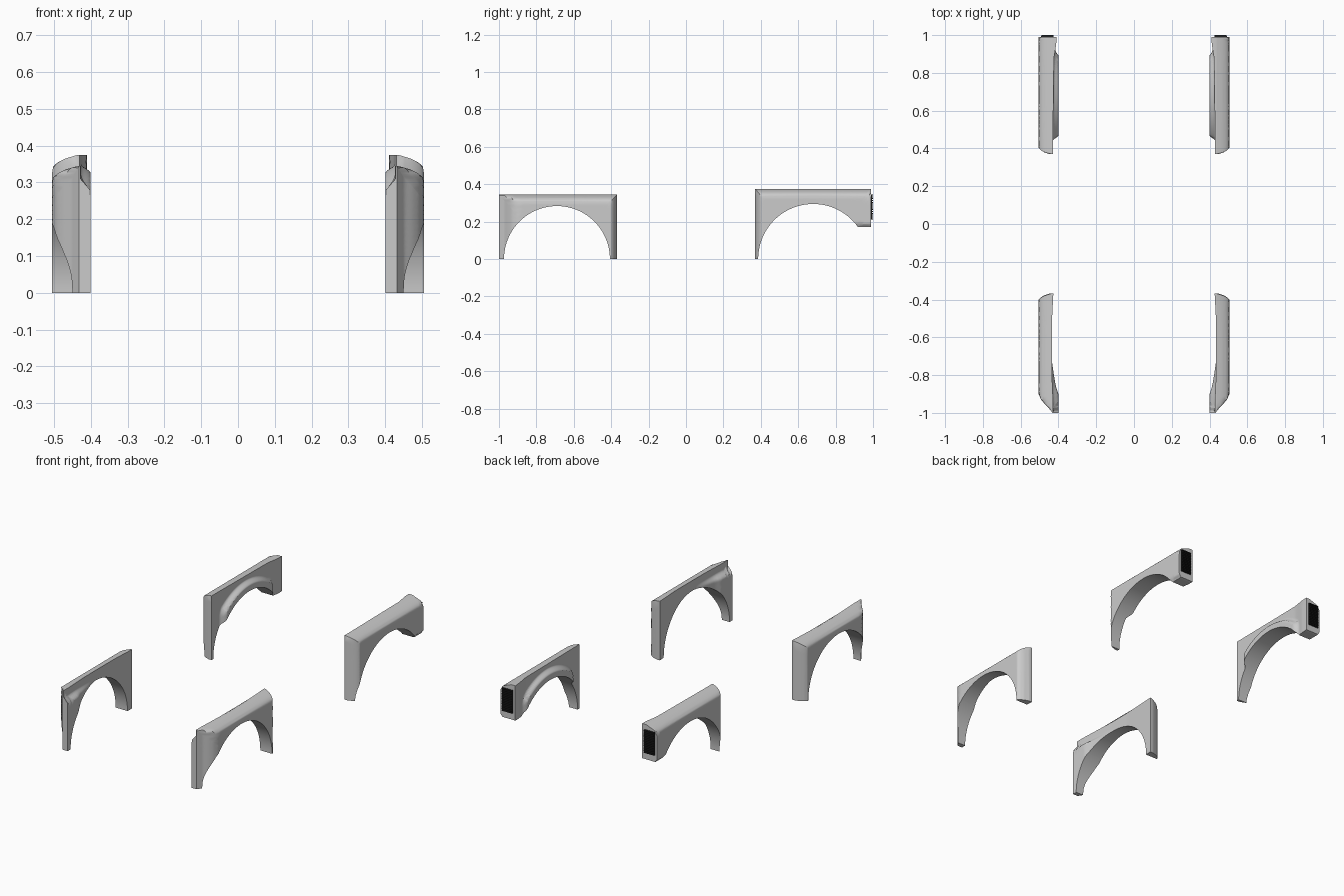
import bpy, bmesh, math

if "Cube" in bpy.data.objects:
    bpy.data.objects.remove(bpy.data.objects["Cube"])


def lerp_table(t, table):
    if t <= table[0][0]:
        return table[0][1]
    for (a, va), (b, vb) in zip(table, table[1:]):
        if t <= b:
            return va + (vb - va) * (t - a) / (b - a)
    return table[-1][1]


def step(t, a, b):
    t = max(0, min(1, (t - a) / (b - a)))
    return t * t * (3 - 2 * t)


def mirror(obj):
    m = obj.modifiers.new("Mirror", 'MIRROR')
    m.use_axis = (True, False, False)
    m.use_mirror_merge = False


def smooth(obj, angle=35):
    bpy.ops.object.select_all(action='DESELECT')
    obj.select_set(True)
    bpy.context.view_layer.objects.active = obj
    bpy.ops.object.shade_smooth_by_angle(angle=math.radians(angle))


# Edge roll-off profiles: (distance from edge, outer x)
TOP = [(0, .435), (.01, .468), (.02, .489), (.032, .502), (.05, .505)]
SHORT = [(0, .447), (.01, .476), (.02, .493), (.032, .505)]
NOSE = [(0, .432), (.03, .452), (.05, .475), (.07, .492), (.1, .505)]


def arch_panel(name, pairs, outer, inner, levels=24):
    """Solid panel between edge points Q and arch points P, with x given by two surface functions."""
    bm = bmesh.new()
    rings = []
    for q, p in pairs:
        pts = []
        for k in range(levels + 1):
            s = (k / levels) ** 1.3
            pts.append((q[0] + (p[0] - q[0]) * s, q[1] + (p[1] - q[1]) * s))
        ring = [bm.verts.new((outer(y, z), y, z)) for y, z in pts]
        ring += [bm.verts.new((inner(y, z), y, z)) for y, z in reversed(pts)]
        rings.append(ring)
    n = len(rings[0])
    for a, b in zip(rings, rings[1:]):
        for i in range(n):
            j = (i + 1) % n
            bm.faces.new((a[i], a[j], b[j], b[i]))
    # leg ends as quad strips
    for r in (rings[0], rings[-1]):
        for i in range(levels):
            bm.faces.new((r[i], r[i + 1], r[n - 2 - i], r[n - 1 - i]))
    bmesh.ops.recalc_face_normals(bm, faces=bm.faces)
    me = bpy.data.meshes.new(name)
    bm.to_mesh(me)
    bm.free()
    obj = bpy.data.objects.new(name, me)
    bpy.context.collection.objects.link(obj)
    smooth(obj)
    mirror(obj)
    return obj


def arch_pairs(cy, r, y0, y1, top, end_angle, count=64):
    """Radial stations from the front leg over the arch, hitting both box corners."""
    angles = [math.pi + (end_angle - math.pi) * i / count for i in range(count + 1)]
    angles += [math.atan2(top, y0 - cy), math.atan2(top, y1 - cy)]
    pairs = []
    for a in sorted(angles, reverse=True):
        c, s = math.cos(a), max(0, math.sin(a))
        t = min(top / s if s > 1e-6 else 9,
                (y1 - cy) / c if c > 1e-6 else 9,
                (y0 - cy) / c if c < -1e-6 else 9)
        pairs.append(((cy + c * t, s * t), (cy + c * r, s * r)))
    return pairs


# Front fenders
def front_outer(y, z):
    return min(lerp_table(.345 - z, TOP), lerp_table(y + 1, NOSE), lerp_table(-.368 - y, SHORT))


def front_inner(y, z):
    wall = lerp_table(y, [(-.95, .428), (-.72, .438), (-.58, .438), (-.37, .427)])
    liner = lerp_table(y, [(-.9, .40), (-.86, .414), (-.80, .424), (-.70, .438)])
    k = 1 - step(z, .275, .305)
    return min(wall, wall + (liner - wall) * k)


arch_panel("front_fender", arch_pairs(-.69, .283, -1, -.368, .345, 0), front_outer, front_inner)


# Rear fenders, with the arch cut short by a flat bottom at the tail
def rear_outer(y, z):
    bottom = 0 if y < .9 else .012 * (1 - step(z, .17, .19))
    return min(lerp_table(.375 - z, TOP), lerp_table(y - .37, SHORT)) - bottom


def rear_inner(y, z):
    wall = lerp_table(y, [(.4, .43), (.88, .424), (.95, .412), (.99, .410)])
    rad = math.hypot(y - .68, z)
    k = (1 - step(rad, .325, .35)) * step(y, .44, .47) * (1 - step(y, .89, .92))
    return wall + (.40 - wall) * k


rear = arch_pairs(.68, .294, .37, .99, .375, math.atan2(.17, .24))
for i in range(1, 7):
    f = i / 6
    rear.append(((.99, .2196 + (.172 - .2196) * f), (.92 + .062 * f, .17)))
arch_panel("rear_fender", rear, rear_outer, rear_inner)

# Ribbed tail lights
dark = bpy.data.materials.new("dark_lens")
dark.diffuse_color = (.015, .015, .015, 1)
dark.use_nodes = True
dark.node_tree.nodes["Principled BSDF"].inputs["Base Color"].default_value = dark.diffuse_color


def box(name, x0, x1, y0, y1, z0, z1):
    bpy.ops.mesh.primitive_cube_add(size=1, location=((x0 + x1) / 2, (y0 + y1) / 2, (z0 + z1) / 2))
    o = bpy.context.object
    o.name = name
    for v in o.data.vertices:
        v.co.x *= x1 - x0
        v.co.y *= y1 - y0
        v.co.z *= z1 - z0
        v.co += o.location
    o.location = (0, 0, 0)
    o.data.materials.append(dark)
    return o


mirror(box("tail_light", .425, .492, .98, .994, .21, .345))
ribs = box("tail_light_ribs", .427, .490, .985, 1.0, .212, .217)
arr = ribs.modifiers.new("Array", 'ARRAY')
arr.count = 14
arr.use_relative_offset = False
arr.use_constant_offset = True
arr.constant_offset_displace = (0, 0, .0098)
mirror(ribs)
